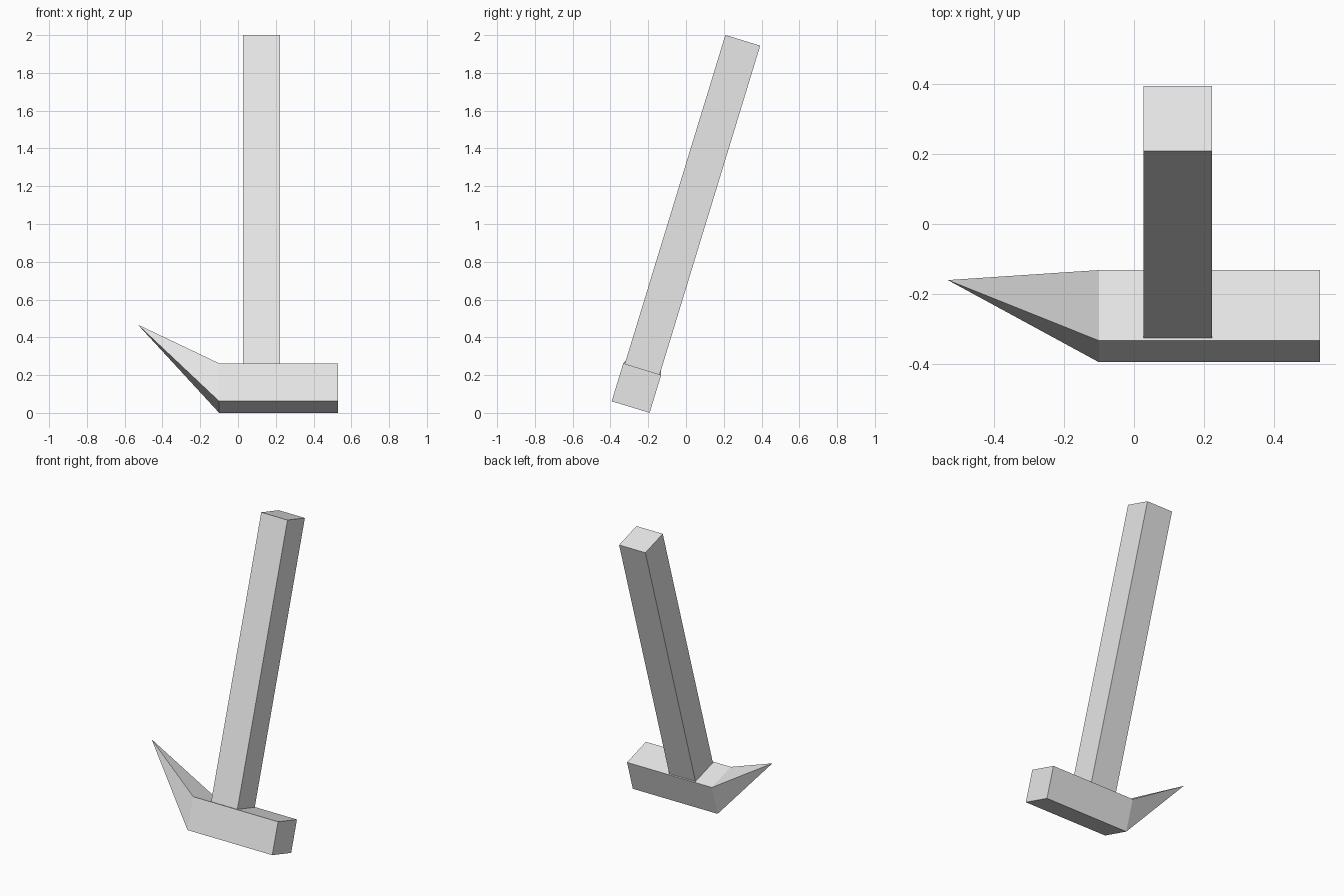
import bpy, bmesh, math
from mathutils import Matrix, Vector

cube = bpy.data.objects.get("Cube")
if cube:
    bpy.data.objects.remove(cube, do_unlink=True)

grey = bpy.data.materials.new("light grey")
grey.use_nodes = True
grey.diffuse_color = (0.8, 0.8, 0.8, 1)
grey.node_tree.nodes["Principled BSDF"].inputs["Base Color"].default_value = (0.8, 0.8, 0.8, 1)

# The whole tool leans back about its bottom centre line
LEAN = Matrix.Translation((0, -0.293, 0.031)) @ Matrix.Rotation(math.radians(-17), 4, "X")


def box(bm, low, high):
    low, high = Vector(low), Vector(high)
    size = high - low
    matrix = Matrix.Translation((low + high) / 2) @ Matrix.Diagonal((*size, 1))
    bmesh.ops.create_cube(bm, size=1, matrix=matrix)


def finish(bm, name):
    bmesh.ops.recalc_face_normals(bm, faces=bm.faces)
    mesh = bpy.data.meshes.new(name)
    bm.to_mesh(mesh)
    bm.free()
    mesh.materials.append(grey)
    obj = bpy.data.objects.new(name, mesh)
    obj.matrix_world = LEAN
    bpy.context.collection.objects.link(obj)


# Head: square block whose right end is drawn out to an upturned spike
head = bmesh.new()
box(head, (-0.1, -0.105, 0), (0.53, 0.105, 0.21))
end = min(head.faces, key=lambda f: f.calc_center_median().x)
spike = bmesh.ops.poke(head, faces=[end])
spike["verts"][0].co = (-0.53, 0, 0.456)
finish(head, "hammer_head")

# Handle: straight square bar standing on the head
handle = bmesh.new()
box(handle, (0.027, -0.0965, 0.21), (0.222, 0.0965, 2.03))
finish(handle, "handle")
